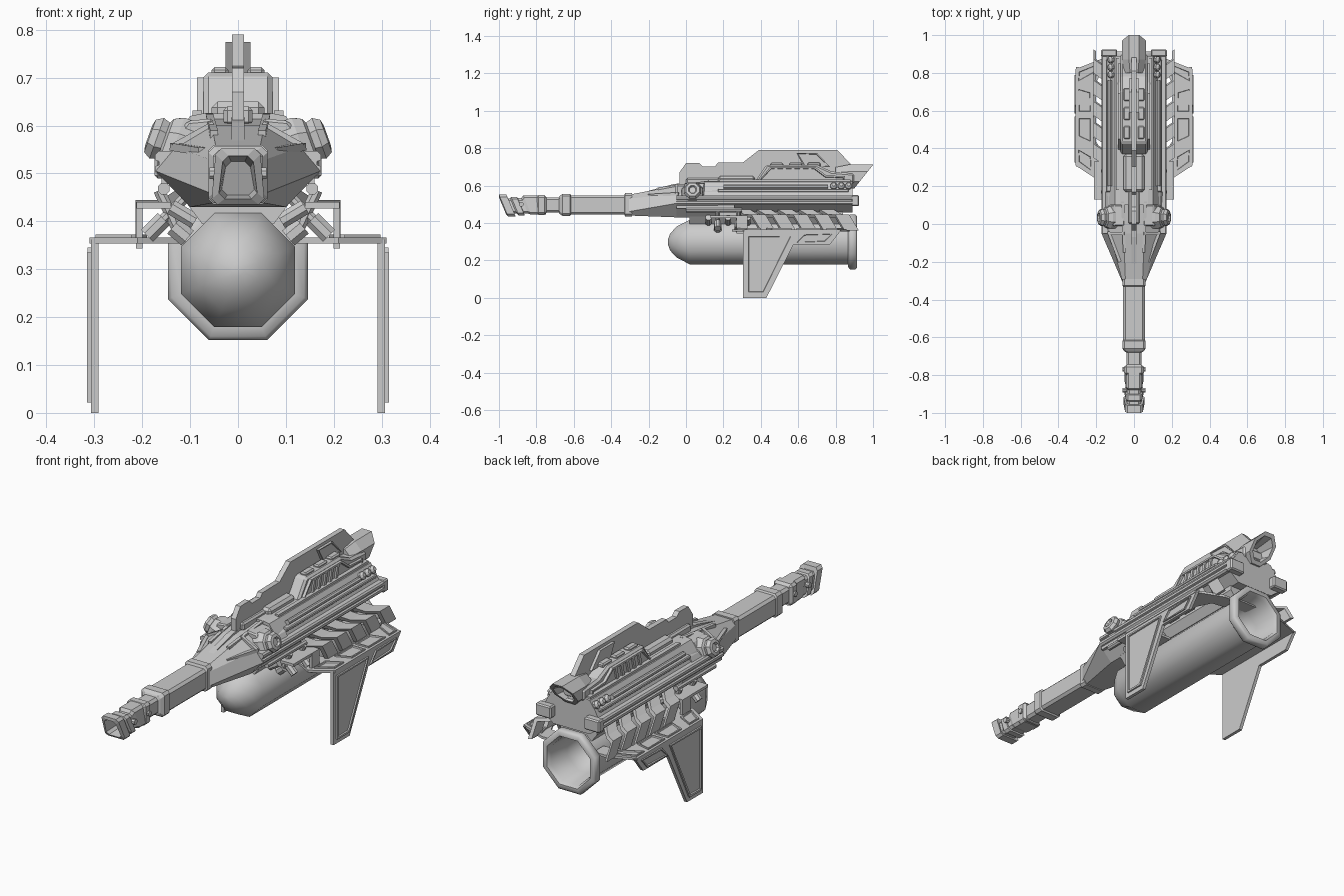
import bpy, bmesh, math
from mathutils import Vector


def finish(name, bm, mirror=False, bevel=0, smooth=False):
    bmesh.ops.recalc_face_normals(bm, faces=bm.faces)
    me = bpy.data.meshes.new(name)
    bm.to_mesh(me)
    bm.free()
    ob = bpy.data.objects.new(name, me)
    bpy.context.collection.objects.link(ob)
    if smooth:
        bpy.context.view_layer.objects.active = ob
        ob.select_set(True)
        bpy.ops.object.shade_smooth_by_angle(angle=math.radians(50))
        ob.select_set(False)
    if bevel:
        b = ob.modifiers.new("bevel", 'BEVEL')
        b.width, b.segments = bevel, 1
    if mirror:
        m = ob.modifiers.new("mirror", 'MIRROR')
        m.use_mirror_merge = False
    return ob


def loft(name, rings, mirror=False, bevel=0, inset=0, depth=0.006, smooth=False):
    """Skin a list of 3D rings and cap both ends; inset sinks a panel into the last cap."""
    bm = bmesh.new()
    vs = [[bm.verts.new(p) for p in r] for r in rings]
    n = len(rings[0])
    for a, b in zip(vs, vs[1:]):
        for i in range(n):
            j = (i + 1) % n
            bm.faces.new((a[i], a[j], b[j], b[i]))
    bm.faces.new(vs[0])
    cap = bm.faces.new(vs[-1])
    if inset:
        bmesh.ops.recalc_face_normals(bm, faces=bm.faces)
        bmesh.ops.inset_region(bm, faces=[cap], thickness=inset)
        bmesh.ops.inset_region(bm, faces=[cap], thickness=0.003, depth=-depth)
    return finish(name, bm, mirror, bevel, smooth)


def prism(name, axis, lo, hi, pts, **kw):
    """Extrude a profile along x (points y,z), y (points x,z) or z (points x,y)."""
    put = {'x': lambda t, p: (t, p[0], p[1]), 'y': lambda t, p: (p[0], t, p[1]),
           'z': lambda t, p: (p[0], p[1], t)}[axis]
    return loft(name, [[put(t, p) for p in pts] for t in (lo, hi)], **kw)


def box(name, x, y, z, **kw):
    return prism(name, 'z', z[0], z[1], [(x[0], y[0]), (x[1], y[0]), (x[1], y[1]), (x[0], y[1])], **kw)


def turned(name, origin, axis, profile, sides=8, **kw):
    """Turn (distance, apothem) pairs round an axis."""
    o, d = Vector(origin), Vector(axis).normalized()
    u = d.cross(Vector((0, 0, 1)) if abs(d.z) < 0.9 else Vector((1, 0, 0))).normalized()
    w, k = d.cross(u), math.cos(math.pi / sides)
    rings = []
    for t, r in profile:
        angs = [(i + 0.5) * math.tau / sides for i in range(sides)]
        rings.append([o + d * t + (u * math.cos(a) + w * math.sin(a)) * r / k for a in angs])
    return loft(name, rings, **kw)


def bar(name, a, b, r, sides=8, **kw):
    d = Vector(b) - Vector(a)
    return turned(name, a, d, [(0, r), (d.length, r)], sides, **kw)


def sym(half):
    return half + [(-x, z) for x, z in reversed(half)]


def gun_ring(y, w, zb, zt, slant=0.0, taper=0.0, c=0.012):
    half = [(w - taper - c, zt), (w - taper, zt - c), (w, zb + c), (w - c, zb)]
    return [(x, y + slant * (zt - z), z) for x, z in sym(half)]


# Main engine with hollow nozzle
turned("engine", (0, 0, 0.298), (0, 1, 0),
       [(-0.097, 0.012), (-0.085, 0.045), (-0.05, 0.083), (0.02, 0.119), (0.865, 0.119), (0.868, 0.138),
        (0.877, 0.146), (0.905, 0.146), (0.914, 0.138), (0.914, 0.118), (0.895, 0.108), (0.78, 0.1),
        (0.70, 0.075), (0.66, 0.03)], smooth=True)

# Long gun barrel with neck
loft("barrel", [gun_ring(*r) for r in [
    (-0.29, 0.062, 0.435, 0.56), (-0.325, 0.062, 0.435, 0.56), (-0.33, 0.057, 0.445, 0.548),
    (-0.615, 0.057, 0.445, 0.548), (-0.62, 0.062, 0.438, 0.556), (-0.66, 0.062, 0.438, 0.556),
    (-0.675, 0.05, 0.448, 0.545), (-0.68, 0.04, 0.455, 0.537), (-0.76, 0.04, 0.455, 0.537)]])
# Stepped, raked muzzle with open bore
loft("muzzle", [gun_ring(y, w, zb, zt, 0.42, 0.008) for y, w, zb, zt in [
    (-0.79, 0.05, 0.445, 0.547), (-0.87, 0.05, 0.445, 0.547), (-0.88, 0.045, 0.45, 0.533),
    (-0.90, 0.045, 0.45, 0.533), (-0.905, 0.051, 0.44, 0.54), (-0.935, 0.051, 0.44, 0.54),
    (-0.94, 0.044, 0.45, 0.532), (-0.955, 0.044, 0.45, 0.532), (-0.96, 0.055, 0.435, 0.552),
    (-1.0, 0.055, 0.435, 0.552), (-1.0, 0.04, 0.447, 0.537), (-0.92, 0.034, 0.455, 0.525)]])
box("muzzle_collar", (-0.052, 0.052), (-0.80, -0.745), (0.443, 0.549), bevel=0.012)
for y in (-0.77, -0.88):
    bar("muzzle_pin", (0.04, y, 0.5), (0.06, y, 0.5), 0.012, mirror=True)

# Faceted wedge joining gun and hull
sections = [(-0.31, [(0.045, 0.55), (0.06, 0.53), (0.06, 0.46), (0.045, 0.44)]),
            (-0.05, [(0.055, 0.60), (0.13, 0.555), (0.172, 0.505), (0.10, 0.43)]),
            (0.17, [(0.055, 0.62), (0.14, 0.57), (0.172, 0.505), (0.10, 0.43)])]
loft("front_wedge", [[(x, y, z) for x, z in sym(h)] for y, h in sections])
prism("wedge_spine", 'x', -0.014, 0.014, [(-0.30, 0.545), (-0.07, 0.607), (0.1, 0.63), (0.1, 0.57), (-0.3, 0.53)])
bar("wedge_ridge", (0.05, -0.15, 0.582), (0.06, 0.12, 0.618), 0.008, 4, mirror=True)
bar("wedge_rim", (0.075, -0.2, 0.546), (0.135, -0.04, 0.556), 0.008, 4, mirror=True)
bar("wedge_crossbar", (0.05, -0.05, 0.602), (0.135, -0.05, 0.555), 0.008, 4, mirror=True)

# Hull, keel and grooved side rails
prism("hull", 'y', 0.1, 0.89, sym([(0.075, 0.625), (0.10, 0.62), (0.13, 0.575), (0.145, 0.545), (0.15, 0.495), (0.10, 0.455)]))
prism("keel", 'y', 0.02, 0.84, sym([(0.105, 0.47), (0.105, 0.435), (0.075, 0.395)]))
prism("side_rail", 'y', -0.05, 0.915, [(0.11, 0.495), (0.165, 0.495), (0.173, 0.503), (0.173, 0.515), (0.165, 0.518),
      (0.165, 0.525), (0.173, 0.528), (0.173, 0.54), (0.166, 0.547), (0.11, 0.547)], mirror=True)
box("rail_end", (0.09, 0.174), (0.885, 0.925), (0.49, 0.55), mirror=True, bevel=0.006)
box("upper_rail", (0.10, 0.148), (0.17, 0.87), (0.565, 0.582), mirror=True, bevel=0.004)
bar("conduit", (0.128, 0.2, 0.595), (0.128, 0.76, 0.595), 0.011, mirror=True)
box("deck_strip", (0.075, 0.095), (0.18, 0.88), (0.61, 0.632), mirror=True)
for y in (0.79, 0.83, 0.87):
    turned("hull_stud", (0.105, y, 0.588), (1, 0, 0.6), [(0, 0.018), (0.025, 0.018), (0.036, 0.009)], mirror=True)

# Round side emitters
turned("side_emitter", (0.085, 0.035, 0.543), (1, 0, 0.36),
       [(0, 0.06), (0.05, 0.06), (0.07, 0.05), (0.075, 0.04), (0.09, 0.045), (0.105, 0.036), (0.108, 0.022), (0.098, 0.016)],
       mirror=True)
prism("emitter_mount", 'y', -0.01, 0.10, [(0.05, 0.615), (0.105, 0.61), (0.15, 0.55), (0.08, 0.54)], mirror=True, bevel=0.006)

# Dorsal fin
prism("dorsal_fin", 'x', -0.013, 0.013, [(-0.035, 0.59), (-0.035, 0.67), (0.0, 0.72), (0.07, 0.722), (0.09, 0.702),
      (0.155, 0.702), (0.17, 0.722), (0.305, 0.724), (0.39, 0.79), (0.81, 0.79), (0.88, 0.715), (0.9, 0.6)])
prism("fin_plate", 'x', -0.026, 0.026, [(0.59, 0.775), (0.70, 0.775), (0.77, 0.70), (0.63, 0.70)], inset=0.007, depth=0.004)
box("fin_base_front", (-0.055, 0.055), (0.17, 0.37), (0.61, 0.65), bevel=0.012)
box("fin_base_cap", (-0.03, 0.03), (0.0, 0.18), (0.6, 0.64), bevel=0.008)

# Upper housing with side grilles
prism("upper_housing", 'x', -0.072, 0.072, [(0.36, 0.61), (0.43, 0.711), (0.70, 0.711), (0.78, 0.675), (0.9, 0.665), (0.9, 0.61)], bevel=0.01)
prism("grille_frame", 'x', 0.06, 0.086, [(0.385, 0.62), (0.45, 0.70), (0.69, 0.70), (0.75, 0.655), (0.85, 0.65), (0.85, 0.62)],
      mirror=True, inset=0.01, depth=0.01)
for i in range(5):
    y = 0.46 + i * 0.045
    prism("grille_slat", 'x', 0.07, 0.084, [(y, 0.63), (y + 0.016, 0.63), (y + 0.03, 0.69), (y + 0.014, 0.69)], mirror=True)
for y in (0.45, 0.55, 0.65):
    box("housing_block", (0.02, 0.055), (y, y + 0.07), (0.70, 0.722), mirror=True, bevel=0.006)

# Raked rear exhaust
rings = []
for y, r, k in [(0.80, 0.05, 0), (0.87, 0.064, 0), (0.95, 0.064, 0.8), (0.95, 0.048, 0.8), (0.88, 0.03, 0.3)]:
    ring = []
    for i in range(8):
        a = (i + 0.5) * math.tau / 8
        z = math.sin(a) * r / 0.924
        ring.append((math.cos(a) * r / 0.924, y + k * z, 0.648 + z))
    rings.append(ring)
loft("rear_exhaust", rings)

# Folded slanted ribs carrying the wings
rib = [(0.10, 0.485), (0.16, 0.445), (0.214, 0.445), (0.214, 0.36), (0.2, 0.36), (0.2, 0.43), (0.155, 0.43), (0.09, 0.46)]
for i in range(5):
    y0 = 0.27 + i * 0.112
    loft("wing_rib", [[(x, y + 0.7 * (x - 0.1) + 0.6 * (0.445 - z), z) for x, z in rib] for y in (y0, y0 + 0.075)], mirror=True)
box("front_bracket", (0.14, 0.212), (0.13, 0.33), (0.427, 0.44), mirror=True)
box("bracket_leg", (0.199, 0.213), (0.27, 0.33), (0.343, 0.44), mirror=True)

# Pistons, pipes and studs under the rails
for y in (0.17, 0.28):
    bar("piston", (0.105, y, 0.365), (0.135, y, 0.39), 0.02, mirror=True)
    bar("piston_sleeve", (0.155, y, 0.405), (0.19, y, 0.37), 0.018, mirror=True)
    bar("piston_rod", (0.11, y, 0.45), (0.165, y, 0.395), 0.011, mirror=True)
    bar("drop_pipe", (0.165, y, 0.465), (0.125, y, 0.38), 0.012, mirror=True)
for y in (0.12, 0.225, 0.33):
    bar("keel_stud", (0.09, y, 0.40), (0.14, y, 0.43), 0.016, mirror=True)
bar("feed_pipe", (0.155, 0.0, 0.468), (0.155, 0.30, 0.468), 0.012, mirror=True)
box("pipe_tray", (0.1, 0.16), (-0.05, 0.26), (0.478, 0.496), mirror=True)

# Open horizontal wing frame
prism("wing_frame", 'z', 0.354, 0.366, [(0.11, 0.30), (0.21, 0.245), (0.31, 0.31), (0.31, 0.82), (0.17, 0.875), (0.11, 0.875),
      (0.11, 0.80), (0.18, 0.79), (0.215, 0.72), (0.215, 0.46), (0.18, 0.40), (0.11, 0.40)], mirror=True)
for pts in ([(0.222, 0.275), (0.298, 0.325), (0.298, 0.40), (0.222, 0.36)],
            [(0.225, 0.43), (0.298, 0.46), (0.298, 0.565), (0.225, 0.565)],
            [(0.225, 0.59), (0.298, 0.59), (0.298, 0.72), (0.225, 0.70)],
            [(0.2, 0.80), (0.298, 0.75), (0.298, 0.81), (0.19, 0.85)]):
    prism("wing_panel", 'z', 0.36, 0.373, pts, mirror=True, inset=0.009)

# Vertical outer fins
prism("side_fin", 'x', 0.291, 0.307, [(0.305, 0.362), (0.83, 0.362), (0.77, 0.285), (0.575, 0.285), (0.43, 0.0), (0.305, 0.0)], mirror=True)
prism("fin_panel", 'x', 0.30, 0.315, [(0.325, 0.335), (0.57, 0.335), (0.42, 0.022), (0.325, 0.022)], mirror=True, inset=0.012)
prism("fin_rear_panel", 'x', 0.30, 0.314, [(0.63, 0.345), (0.79, 0.345), (0.745, 0.293), (0.585, 0.293)], mirror=True, inset=0.009)
